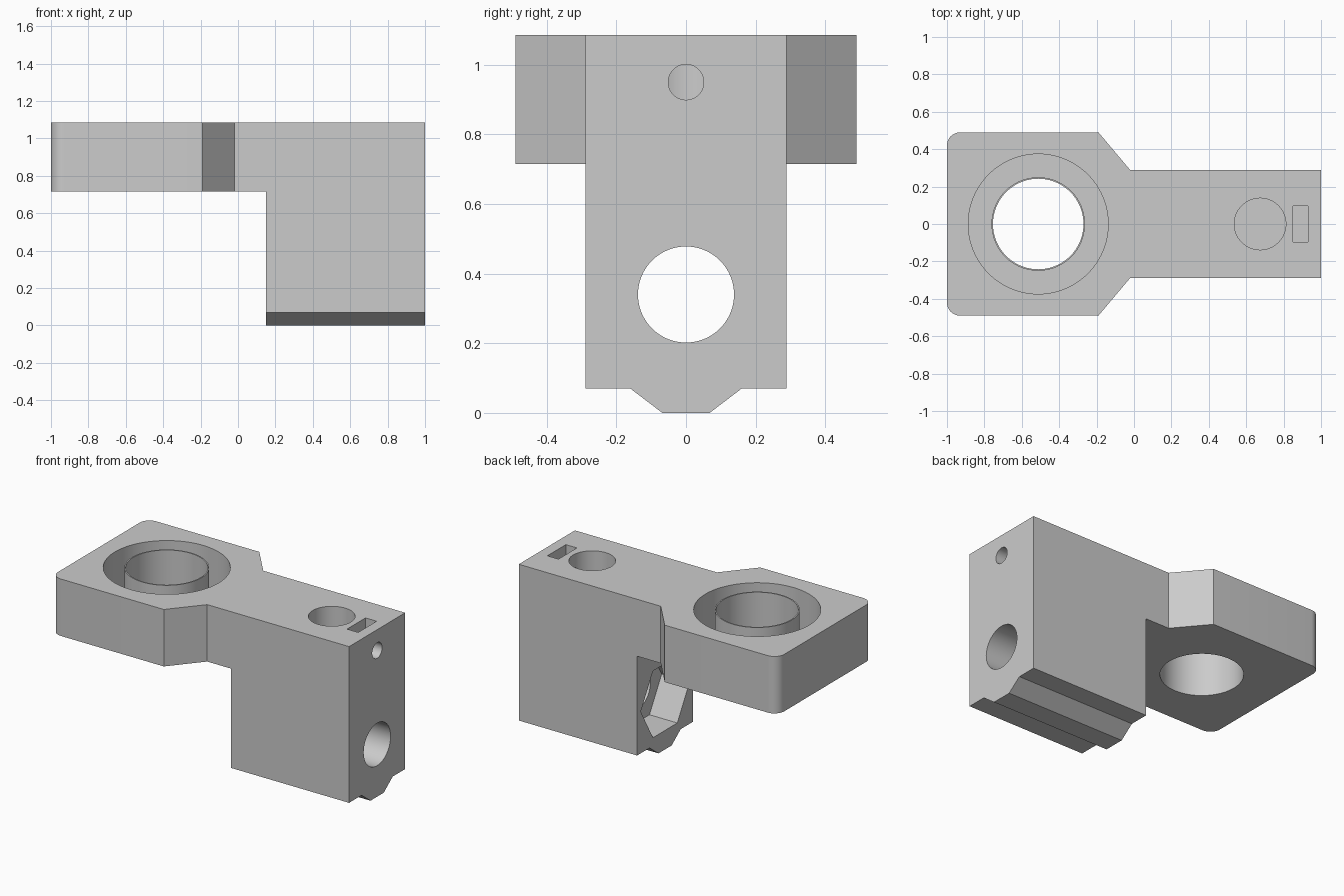
import bpy, bmesh, math

default = bpy.data.objects.get("Cube")
if default:
    bpy.data.objects.remove(default, do_unlink=True)

TOP = 1.085
PLATE_BOTTOM = 0.715
RING_X = -0.512
HOLE_Z = 0.34

grey = bpy.data.materials.new("light_grey")
grey.use_nodes = True
grey.diffuse_color = (0.6, 0.6, 0.6, 1)
grey.node_tree.nodes["Principled BSDF"].inputs["Base Color"].default_value = (0.6, 0.6, 0.6, 1)


def prism(name, outline, lo, hi, axis="z"):
    """Extrude a 2D outline along z (outline in x, y) or x (outline in y, z)."""
    bm = bmesh.new()

    def place(p, w):
        return (p[0], p[1], w) if axis == "z" else (w, p[0], p[1])

    low = [bm.verts.new(place(p, lo)) for p in outline]
    high = [bm.verts.new(place(p, hi)) for p in outline]
    bm.faces.new(low)
    bm.faces.new(high)
    n = len(outline)
    for i in range(n):
        j = (i + 1) % n
        bm.faces.new((low[i], low[j], high[j], high[i]))
    bmesh.ops.recalc_face_normals(bm, faces=bm.faces)
    mesh = bpy.data.meshes.new(name)
    bm.to_mesh(mesh)
    bm.free()
    mesh.materials.append(grey)
    obj = bpy.data.objects.new(name, mesh)
    bpy.context.collection.objects.link(obj)
    return obj


def circle(u, v, r, n=64, start=0.0, sweep=math.tau):
    return [(u + r * math.cos(start + sweep * i / n),
             v + r * math.sin(start + sweep * i / n)) for i in range(n)]


def rect(u0, u1, v0, v1):
    return [(u0, v0), (u1, v0), (u1, v1), (u0, v1)]


def cut(target, cutter):
    cutter.hide_render = True
    mod = target.modifiers.new("cut", "BOOLEAN")
    mod.operation = "DIFFERENCE"
    mod.solver = "EXACT"
    mod.object = cutter
    bpy.context.view_layer.objects.active = target
    bpy.ops.object.modifier_apply(modifier=mod.name)
    bpy.data.objects.remove(cutter, do_unlink=True)


# Body outline from above: wide rounded end tapering to a narrow arm
R = 0.07
corner = [(-1 + R - R * math.sin(a), 0.49 - R + R * math.cos(a))
          for a in (math.pi / 2 * i / 8 for i in range(9))]
half = [(1, 0.288), (-0.02, 0.288), (-0.19, 0.49)] + corner
outline = half + [(x, -y) for x, y in reversed(half)]
body = prism("bracket_body", outline, 0, TOP)

# Clear the space under the wide plate
cut(body, prism("under_plate_cutter", rect(-1.2, 0.15, -0.7, 0.7), -0.2, PLATE_BOTTOM))

# Ridge along the underside of the block
for s in (-1, 1):
    side = [(s * 0.5, 0.07), (s * 0.16, 0.07), (s * 0.068, 0),
            (s * 0.068, -0.1), (s * 0.5, -0.1)]
    cut(body, prism("ridge_cutter", side, 0, 1.2, "x"))

# Ring groove around a thin sleeve, and the bore through it
groove = prism("groove_cutter", circle(RING_X, 0, 0.374, 96), 0.785, 1.2)
cut(groove, prism("sleeve_core", circle(RING_X, 0, 0.25, 96), 0.6, 1.3))
cut(body, groove)
cut(body, prism("bore_cutter", circle(RING_X, 0, 0.242, 96), 0.5, 1.3))

# Long hole through the block with a hexagonal pocket at its inner end
cut(body, prism("long_hole_cutter", circle(0, HOLE_Z, 0.138), 0, 1.2, "x"))
cut(body, prism("hex_pocket_cutter", circle(0, HOLE_Z, 0.25, 6), 0, 0.35, "x"))

# Round socket, nut slot and small screw hole at the arm's end
cut(body, prism("socket_cutter", circle(0.674, 0, 0.138), PLATE_BOTTOM, 1.2))
cut(body, prism("screw_hole_cutter", circle(0, 0.95, 0.051, 40), 0.674, 1.2, "x"))
cut(body, prism("nut_slot_cutter", rect(0.85, 0.93, -0.095, 0.095), 0.84, 1.2))

# Smooth round walls, sharp edges elsewhere
bpy.ops.object.select_all(action="DESELECT")
body.select_set(True)
bpy.context.view_layer.objects.active = body
bpy.ops.object.shade_smooth_by_angle(angle=math.radians(30))
